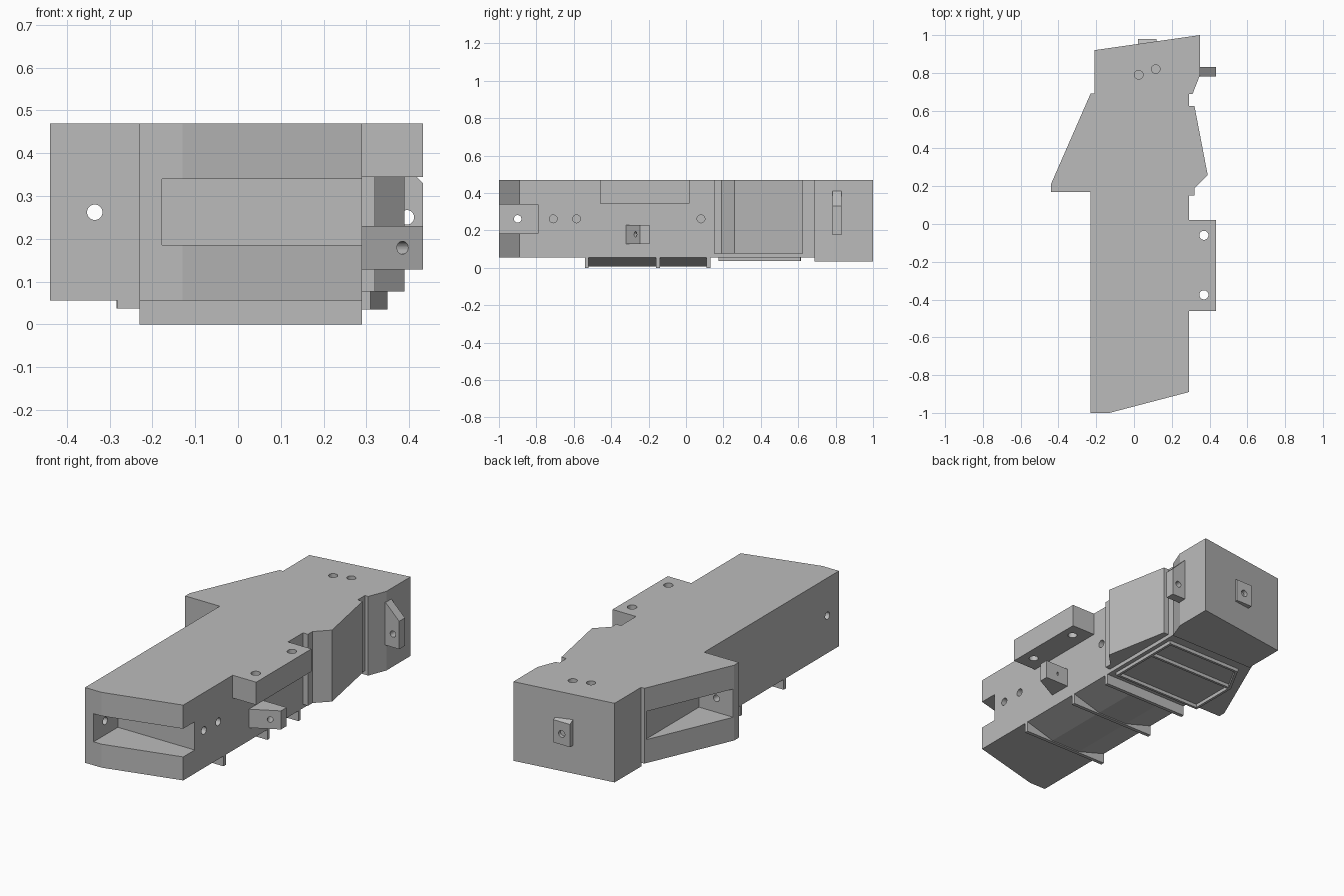
import bpy
import bmesh
from mathutils import Vector

if "Cube" in bpy.data.objects:
    bpy.data.objects.remove(bpy.data.objects["Cube"], do_unlink=True)

grey = bpy.data.materials.new("plain grey")
grey.use_nodes = True
COLOUR = (0.5, 0.5, 0.5, 1)
grey.diffuse_color = COLOUR
grey.node_tree.nodes["Principled BSDF"].inputs["Base Color"].default_value = COLOUR


def prism(name, outline, low, high, axis="z"):
    """Extrude an outline along an axis: z takes (x, y), y takes (x, z)."""
    def place(a, b, d):
        return (a, b, d) if axis == "z" else (a, d, b)
    bm = bmesh.new()
    face = bm.faces.new([bm.verts.new(place(a, b, low)) for a, b in outline])
    grown = bmesh.ops.extrude_face_region(bm, geom=[face])["geom"]
    shift = Vector(place(0, 0, high - low))
    bmesh.ops.translate(bm, vec=shift,
                        verts=[g for g in grown if isinstance(g, bmesh.types.BMVert)])
    bmesh.ops.recalc_face_normals(bm, faces=bm.faces)
    mesh = bpy.data.meshes.new(name)
    bm.to_mesh(mesh)
    bm.free()
    mesh.materials.append(grey)
    obj = bpy.data.objects.new(name, mesh)
    bpy.context.collection.objects.link(obj)
    return obj


def box(name, x0, x1, y0, y1, z0, z1):
    return prism(name, [(x0, y0), (x1, y0), (x1, y1), (x0, y1)], z0, z1)


def drill(centre, direction, radius, depth):
    """Round cutter centred on a point and pointing along a direction."""
    turn = Vector(direction).to_track_quat("Z", "Y").to_matrix().to_4x4()
    turn.translation = Vector(centre)
    bm = bmesh.new()
    bmesh.ops.create_cone(bm, cap_ends=True, segments=32, radius1=radius,
                          radius2=radius, depth=depth, matrix=turn)
    mesh = bpy.data.meshes.new("drill")
    bm.to_mesh(mesh)
    bm.free()
    mesh.materials.append(grey)
    obj = bpy.data.objects.new("drill", mesh)
    bpy.context.collection.objects.link(obj)
    return obj


def cut(target, cutters):
    bpy.context.view_layer.objects.active = target
    for cutter in cutters:
        cutter.hide_render = True
        mod = target.modifiers.new("cut", "BOOLEAN")
        mod.operation = "DIFFERENCE"
        mod.solver = "EXACT"
        mod.object = cutter
        bpy.ops.object.modifier_apply(modifier=mod.name)
        bpy.data.objects.remove(cutter, do_unlink=True)


X, Y, Z = (1, 0, 0), (0, 1, 0), (0, 0, 1)
L, R = -0.23, 0.29
BASE, TOP = 0.056, 0.47
SLOT_LOW, SLOT_HIGH, MID = 0.185, 0.34, 0.262

# Main body with the wedge on its right flank
body = prism("main_body", [
    (L, -1), (-0.13, -1), (R, -0.89), (R, 0.69), (L, 0.69),
    (-0.44, 0.21), (-0.44, 0.17), (L, 0.17)], BASE, TOP)
cut(body, [
    box("front_slot", -0.178, 0.5, -1.2, -0.79, SLOT_LOW, SLOT_HIGH),
    prism("wedge_pocket", [(L, 0.215), (-0.6, 0.215), (-0.6, 0.68), (L, 0.68)],
          SLOT_LOW, SLOT_HIGH),
    drill((L, -0.9, MID), X, 0.02, 0.2),
    drill((-0.335, 0.19, MID), Y, 0.018, 0.12),
] + [drill((R, y, MID), X, 0.021, 0.12) for y in (-0.71, -0.585, 0.08)])

# Rear block
rear = prism("rear_block", [
    (-0.21, 0.688), (0.31, 0.688), (0.35, 0.79), (0.35, 1), (-0.21, 0.92)], 0.035, TOP)
cut(rear, [drill((x, y, TOP), Z, 0.023, 0.16) for x, y in ((0.025, 0.79), (0.115, 0.82))])

# Bulge on the left flank
prism("side_bulge", [
    (R, 0.15), (0.32, 0.15), (0.32, 0.19), (0.39, 0.26), (0.32, 0.625), (R, 0.625)],
    0.077, TOP)

# Mounting tab with two vertical holes
tab = box("mounting_tab", R, 0.433, -0.46, 0.02, 0.345, TOP)
cut(tab, [drill((0.37, y, 0.4), Z, 0.024, 0.4) for y in (-0.06, -0.375)])

# Small angled bracket below the tab
bracket = prism("angled_bracket", [
    (R, -0.32), (0.433, -0.245), (0.433, -0.195), (R, -0.195)], 0.128, 0.23)
cut(bracket, [drill((0.385, -0.27, 0.179), (0.47, -0.88, 0), 0.015, 0.16)])

# Lug on the left of the rear block
lug = prism("side_lug", [
    (0.34, 0.177), (0.433, 0.177), (0.433, 0.33), (0.35, 0.412), (0.34, 0.412)],
    0.782, 0.832, "y")
cut(lug, [drill((0.395, 0.8, 0.25), Y, 0.017, 0.2)])

# Lug on the back face, with a sloped top
back_lug = box("back_lug", 0.02, 0.12, 0.93, 0.98, 0.19, 0.345)
for v in back_lug.data.vertices:
    if v.co.y > 0.95 and v.co.z > 0.3:
        v.co.z = 0.315
cut(back_lug, [drill((0.07, 0.98, 0.25), Y, 0.019, 0.05)])

# Cross ribs under the body, with sloped infill between them
RIBS = (-0.53, -0.15, 0.12)
for y in RIBS:
    box("cross_rib", L, R, y - 0.01, y + 0.01, 0, BASE)
for y0, y1 in zip(RIBS, RIBS[1:]):
    prism("sloped_infill", [(L, BASE), (-0.06, 0.006), (0.12, 0.006), (R, BASE)],
          y0 + 0.01, y1 - 0.01, "y")


# Raised thin frame under the rear of the body
def strip(start, end, width=0.014):
    a, b = Vector(start), Vector(end)
    along = (b - a).normalized() * width / 2
    side = Vector((-along.y, along.x))
    a, b = a - along, b + along
    prism("bottom_frame_strip", [a - side, b - side, b + side, a + side], 0.037, BASE)


frame = [(0.26, 0.18), (0.26, 0.605), (-0.19, 0.605), (-0.275, 0.45), (-0.275, 0.18)]
for p, q in zip(frame, frame[1:] + frame[:1]):
    strip(p, q)
strip((0.26, 0.45), (-0.275, 0.45))
